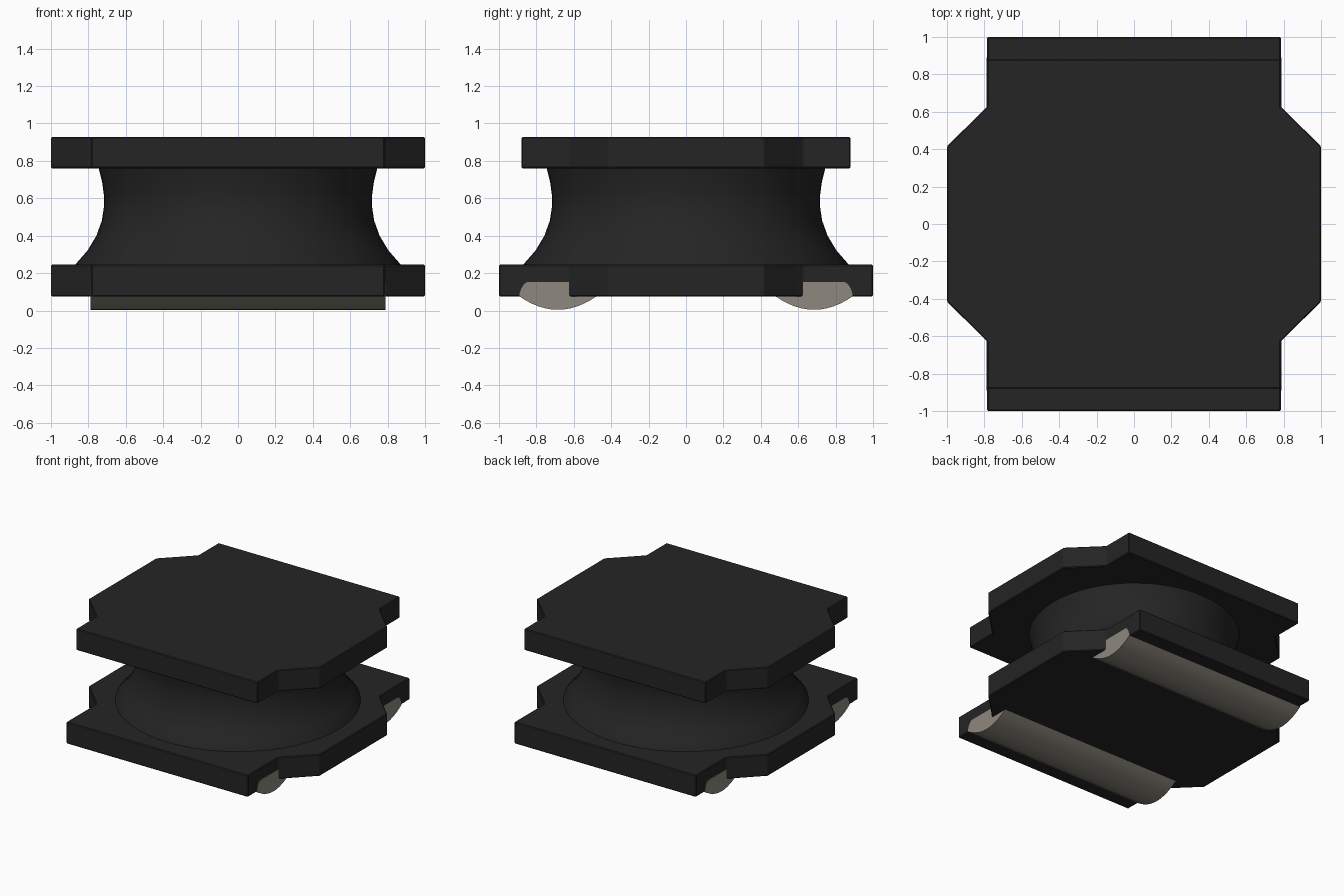
import bpy, bmesh, math

cube = bpy.data.objects.get("Cube")
if cube:
    bpy.data.objects.remove(cube, do_unlink=True)


def material(name, rgb):
    m = bpy.data.materials.new(name)
    m.use_nodes = True
    m.diffuse_color = (*rgb, 1)
    bsdf = next(n for n in m.node_tree.nodes if n.type == 'BSDF_PRINCIPLED')
    bsdf.inputs["Base Color"].default_value = (*rgb, 1)
    return m


BLACK = material("ferrite black", (0.018, 0.018, 0.018))
METAL = material("solder grey", (0.27, 0.248, 0.208))


def finish(name, bm, mat, smooth=None):
    bmesh.ops.recalc_face_normals(bm, faces=bm.faces)
    mesh = bpy.data.meshes.new(name)
    bm.to_mesh(mesh)
    bm.free()
    mesh.materials.append(mat)
    obj = bpy.data.objects.new(name, mesh)
    bpy.context.collection.objects.link(obj)
    if smooth:
        bpy.ops.object.select_all(action='DESELECT')
        obj.select_set(True)
        bpy.context.view_layer.objects.active = obj
        bpy.ops.object.shade_smooth_by_angle(angle=math.radians(smooth))
    return obj


def prism(name, points, offset, mat, smooth=None):
    """Extrude a closed outline along the offset vector."""
    bm = bmesh.new()
    face = bm.faces.new([bm.verts.new(p) for p in points])
    out = bmesh.ops.extrude_face_region(bm, geom=[face])
    moved = [v for v in out["geom"] if isinstance(v, bmesh.types.BMVert)]
    bmesh.ops.translate(bm, vec=offset, verts=moved)
    return finish(name, bm, mat, smooth)


# Flanges: cross-shaped plates with slanted notch sides
def flange(name, half_depth, z0, z1):
    quarter = [(1, 0.415), (0.785, 0.628), (0.785, half_depth)]
    right = quarter + [(-x, y) for x, y in reversed(quarter)]
    outline = right + [(-x, -y) for x, y in right]
    obj = prism(name, [(x, y, z0) for x, y in outline], (0, 0, z1 - z0), BLACK)
    bevel = obj.modifiers.new("edge_bevel", 'BEVEL')
    bevel.width = 0.006
    bevel.segments = 1


flange("bottom_flange", 1.0, 0.075, 0.245)
flange("top_flange", 0.88, 0.76, 0.927)

# Waisted winding: revolved concave profile (radius, height)
profile = [(0.87, 0.24), (0.868, 0.248), (0.805, 0.32), (0.757, 0.40),
           (0.728, 0.48), (0.716, 0.56), (0.716, 0.61), (0.727, 0.69), (0.746, 0.765)]
SIDES = 64
bm = bmesh.new()
rings = [[bm.verts.new((r * math.cos(2 * math.pi * i / SIDES),
                        r * math.sin(2 * math.pi * i / SIDES), z))
          for i in range(SIDES)] for r, z in profile]
for low, high in zip(rings, rings[1:]):
    for i in range(SIDES):
        j = (i + 1) % SIDES
        bm.faces.new((low[i], low[j], high[j], high[i]))
bm.faces.new(rings[0])
bm.faces.new(rings[-1])
finish("winding", bm, BLACK, 35)

# Solder terminals: rounded bars set into the underside, front and back
section = [(-0.165, 0.152), (-0.182, 0.14), (-0.197, 0.115), (-0.205, 0.09)]
for k in range(13):
    t = -1 + k / 6
    section.append((0.205 * t, 0.004 + 0.071 * t * t))
section += [(-y, z) for y, z in reversed(section[:4])]
for name, cy in (("front_terminal", -0.685), ("back_terminal", 0.685)):
    prism(name, [(-0.789, cy + y, z) for y, z in section], (1.578, 0, 0), METAL, 40)
